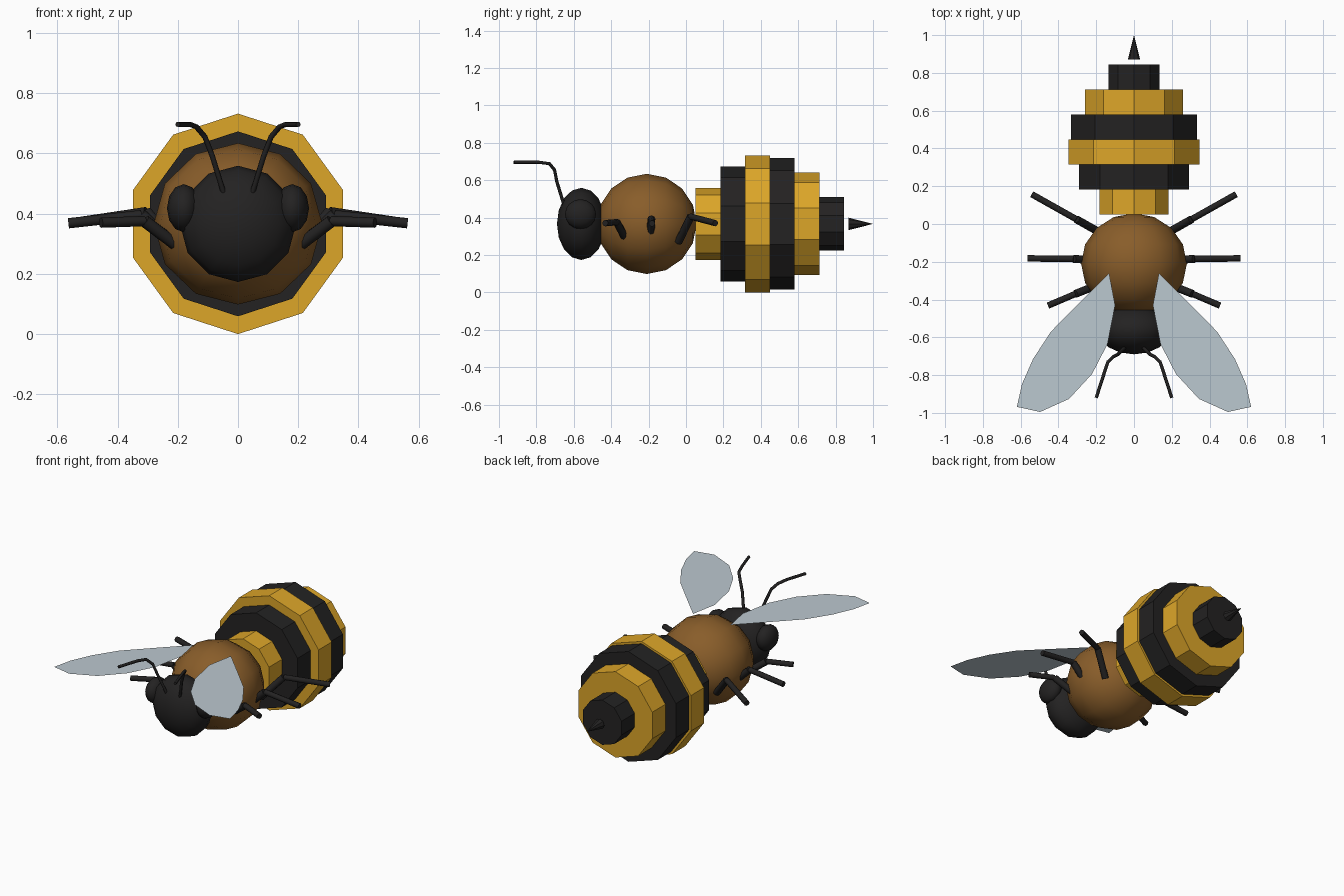
import bpy
from math import pi
from mathutils import Vector

if "Cube" in bpy.data.objects:
    bpy.data.objects.remove(bpy.data.objects["Cube"])

Z = 0.366  # height of the body axis


def material(name, rgb):
    m = bpy.data.materials.new(name)
    m.diffuse_color = (*rgb, 1)
    m.use_nodes = True
    m.node_tree.nodes["Principled BSDF"].inputs["Base Color"].default_value = m.diffuse_color
    return m


BLACK = material("black", (0.017, 0.016, 0.016))
GOLD = material("gold", (0.72, 0.38, 0.022))
BROWN = material("brown", (0.25, 0.11, 0.023))
WING = material("wing_grey", (0.50, 0.58, 0.63))


def finish(name, mat, smooth=False):
    o = bpy.context.object
    o.name = name
    o.data.materials.append(mat)
    if smooth:
        bpy.ops.object.shade_smooth()
    return o


def ball(name, loc, radii, mat):
    # low-poly sphere whose poles lie along y
    bpy.ops.mesh.primitive_uv_sphere_add(segments=12, ring_count=8, radius=1,
                                         location=loc, rotation=(pi / 2, 0, 0))
    o = finish(name, mat, True)
    o.scale = (radii[0], radii[2], radii[1])


def rod(name, a, b, r, mat):
    a, b = Vector(a), Vector(b)
    d = b - a
    bpy.ops.mesh.primitive_cylinder_add(vertices=8, radius=r, depth=d.length, location=(a + b) / 2,
                                        rotation=d.to_track_quat('Z', 'Y').to_euler())
    finish(name, mat)
    bpy.ops.object.shade_smooth_by_angle(angle=pi / 3)


# Head and thorax
ball("head", (0, -0.56, Z), (0.193, 0.13, 0.193), BLACK)
ball("thorax", (0, -0.21, Z), (0.28, 0.267, 0.268), BROWN)

# Striped abdomen of ten-sided discs
for i, r in enumerate((0.192, 0.307, 0.366, 0.352, 0.274, 0.143)):
    bpy.ops.mesh.primitive_cylinder_add(vertices=10, radius=r, depth=0.133,
                                        location=(0, 0.118 + i * 0.132, Z), rotation=(pi / 2, 0, 0))
    finish(f"abdomen_band_{i + 1}", BLACK if i % 2 else GOLD)

# Stinger
bpy.ops.mesh.primitive_cone_add(vertices=8, radius1=0.033, depth=0.13,
                                location=(0, 0.935, Z), rotation=(-pi / 2, 0, 0))
finish("stinger", BLACK)

# root, knee and foot of each leg on the right side
LEGS = {
    "front": ((0.21, -0.33, 0.30), (0.31, -0.37, 0.375), (0.455, -0.432, 0.37)),
    "middle": ((0.22, -0.19, 0.30), (0.32, -0.185, 0.395), (0.563, -0.182, 0.368)),
    "back": ((0.19, -0.04, 0.27), (0.305, 0.025, 0.405), (0.54, 0.157, 0.37)),
}
ANTENNA = ((0.045, -0.65, 0.46), (0.085, -0.69, 0.59), (0.11, -0.703, 0.655),
           (0.138, -0.73, 0.688), (0.158, -0.79, 0.696), (0.2, -0.92, 0.696))
WING_OUTLINE = ((0.132, -0.26), (0.302, -0.43), (0.44, -0.57), (0.534, -0.714),
                (0.593, -0.847), (0.62, -0.968), (0.497, -0.995), (0.344, -0.926),
                (0.222, -0.794), (0.14, -0.635), (0.10, -0.43))

for side, s in (("right", 1), ("left", -1)):
    # Eye
    ball(f"{side}_eye", (s * 0.18, -0.564, 0.418), (0.056, 0.083, 0.08), BLACK)

    # Legs
    for name, pts in LEGS.items():
        root, knee, foot = [(s * x, y, z) for x, y, z in pts]
        rod(f"{side}_{name}_thigh", root, knee, 0.021, BLACK)
        rod(f"{side}_{name}_shin", knee, foot, 0.017, BLACK)

    # Antenna
    cu = bpy.data.curves.new(f"{side}_antenna", 'CURVE')
    cu.dimensions = '3D'
    cu.bevel_depth = 0.009
    cu.bevel_resolution = 1
    cu.use_fill_caps = True
    sp = cu.splines.new('POLY')
    sp.points.add(len(ANTENNA) - 1)
    for p, (x, y, z) in zip(sp.points, ANTENNA):
        p.co = (s * x, y, z, 1)
    cu.materials.append(BLACK)
    bpy.context.collection.objects.link(bpy.data.objects.new(f"{side}_antenna", cu))

    # Flat wing
    verts = [(s * x, y, 0.602) for x, y in WING_OUTLINE][::-s]
    me = bpy.data.meshes.new(f"{side}_wing")
    me.from_pydata(verts, [], [range(len(verts))])
    me.materials.append(WING)
    bpy.context.collection.objects.link(bpy.data.objects.new(f"{side}_wing", me))
